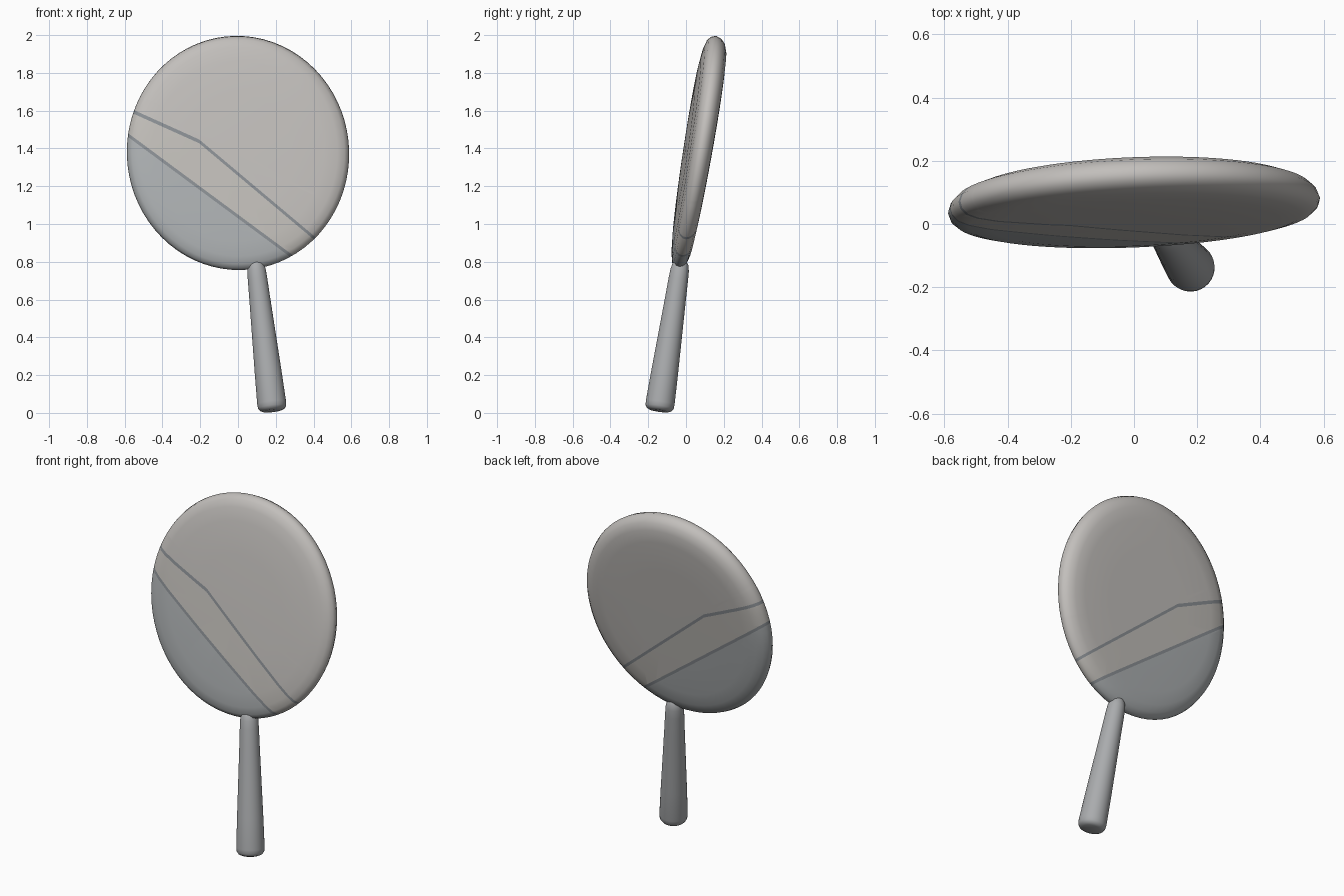
import bpy, bmesh, math
from mathutils import Vector, Matrix

if "Cube" in bpy.data.objects:
    bpy.data.objects.remove(bpy.data.objects["Cube"])


def material(name, rgb):
    m = bpy.data.materials.new(name)
    m.diffuse_color = (*rgb, 1)
    m.use_nodes = True
    m.node_tree.nodes["Principled BSDF"].inputs["Base Color"].default_value = m.diffuse_color
    return m


def lathe(profile, sides):
    """Revolve (radius, height) points about local Z; the ends sit on the axis."""
    bm = bmesh.new()
    verts = [bm.verts.new((r, 0, h)) for r, h in profile]
    edges = [bm.edges.new(p) for p in zip(verts, verts[1:])]
    bmesh.ops.spin(bm, geom=verts + edges, axis=(0, 0, 1), cent=(0, 0, 0),
                   angle=math.tau, steps=sides)
    bmesh.ops.remove_doubles(bm, verts=bm.verts, dist=0.0005)
    bmesh.ops.recalc_face_normals(bm, faces=bm.faces)
    return bm


def finish(bm, name, mats):
    bmesh.ops.recalc_face_normals(bm, faces=bm.faces)
    mesh = bpy.data.meshes.new(name)
    bm.to_mesh(mesh)
    bm.free()
    for m in mats:
        mesh.materials.append(m)
    mesh.shade_smooth()
    ob = bpy.data.objects.new(name, mesh)
    bpy.context.collection.objects.link(ob)
    return ob


warm = material("warm_grey", (0.54, 0.52, 0.50))
cool = material("cool_grey", (0.42, 0.44, 0.45))
band = material("band_grey", (0.54, 0.52, 0.49))
dark = material("stripe_edge", (0.26, 0.28, 0.30))
grip = material("handle_grey", (0.40, 0.41, 0.42))

# Paddle head: rounded disc, slightly domed, a little thicker at the top
disc = lathe([(0, -0.062), (0.3, -0.062), (0.48, -0.061), (0.55, -0.056),
              (0.59, -0.043), (0.613, -0.023), (0.622, 0), (0.615, 0.02),
              (0.595, 0.037), (0.555, 0.048), (0.48, 0.056), (0.3, 0.062),
              (0, 0.064)], 72)
for v in disc.verts:
    v.co.z *= 1 + 0.25 * v.co.y
right = Vector((1, 0.044, 0.02)).normalized()
up = Vector((0.015, 0.166, 1))
front = right.cross(up).normalized()
up = front.cross(right)
frame = Matrix((right * 0.947, up * 1.01, front)).transposed().to_4x4()
disc.transform(Matrix.Translation((0, 0.058, 1.376)) @ frame)

# Diagonal band with dark edges; its upper edge is bent on the front face
lower_lines = [(0.74, 1.03), (0.74, 1.05)]                # (slope, height at x = 0)
upper_lines = [((0.84, 1.255), (0.45, 1.335)), ((0.84, 1.275), (0.45, 1.355))]
for slope, c in lower_lines + [l for pair in upper_lines for l in pair]:
    bmesh.ops.bisect_plane(disc, geom=disc.verts[:] + disc.edges[:] + disc.faces[:],
                           plane_co=(0, 0, c), plane_no=(slope, 0, 1))
for f in disc.faces:
    p = f.calc_center_median()
    limits = [c - s * p.x for s, c in lower_lines]
    limits += [min(c - s * p.x for s, c in pair) for pair in upper_lines]
    f.material_index = sum(p.z > z for z in limits)
finish(disc, "paddle_head", [cool, dark, band, dark, warm])

# Handle: tapered round grip, thickest at the bottom, necked into the head
handle = lathe([(0, 0), (0.05, 0.001), (0.066, 0.008), (0.075, 0.022), (0.077, 0.045),
                (0.071, 0.22), (0.063, 0.42), (0.055, 0.62), (0.052, 0.71),
                (0.049, 0.76), (0.042, 0.79), (0.026, 0.815), (0, 0.825)], 32)
base = Vector((0.183, -0.143, 0.010))
axis = Vector((0.093, -0.027, 0.80)) - base
handle.transform(Matrix.Translation(base) @ axis.to_track_quat('Z', 'Y').to_matrix().to_4x4())
finish(handle, "handle", [grip])
